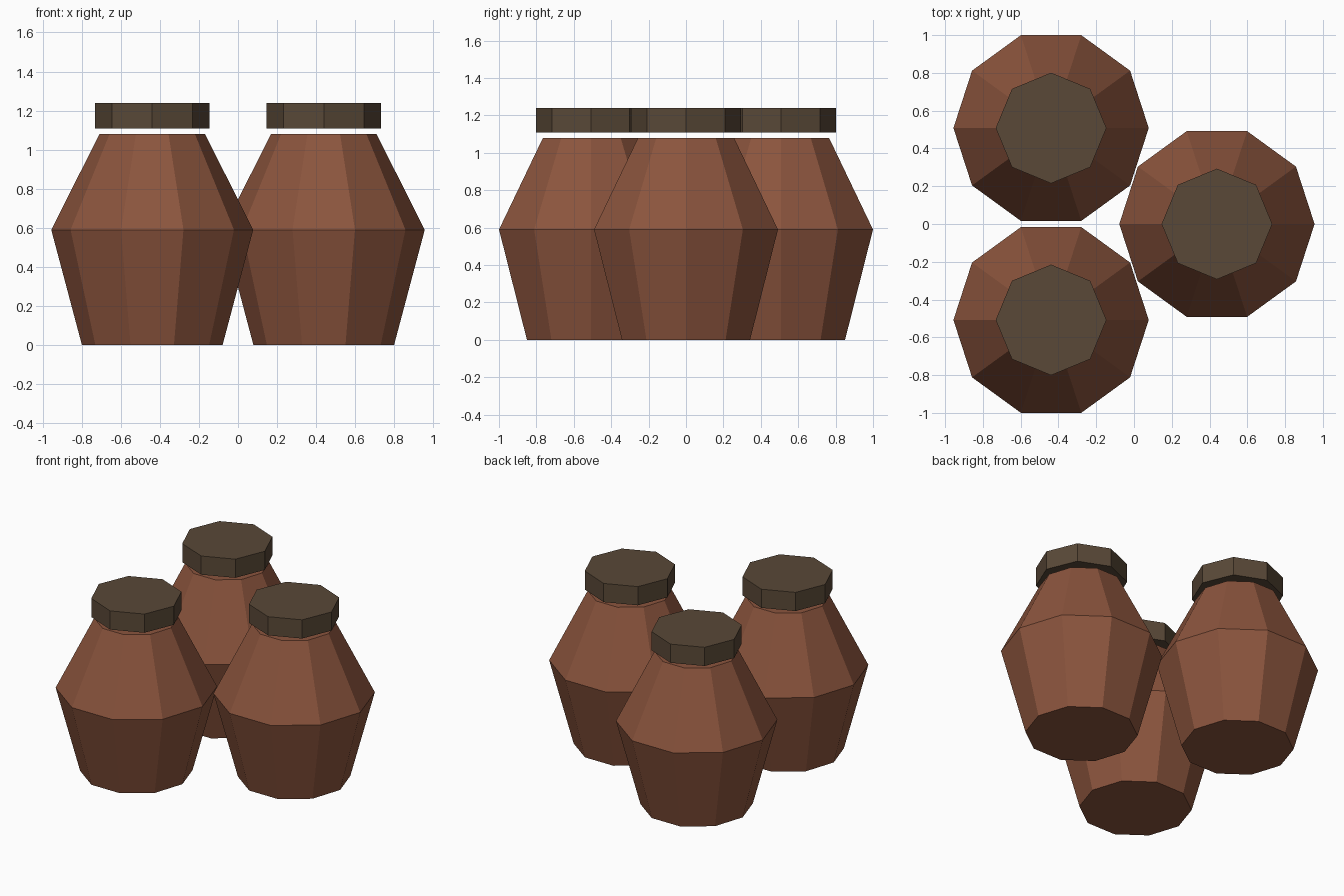
import bpy
import math

if "Cube" in bpy.data.objects:
    bpy.data.objects.remove(bpy.data.objects["Cube"])

def material(name, color):
    m = bpy.data.materials.new(name)
    m.diffuse_color = (*color, 1.0)
    m.use_nodes = True
    m.node_tree.nodes["Principled BSDF"].inputs["Base Color"].default_value = m.diffuse_color
    return m

clay = material("clay", (0.26, 0.09, 0.047))
dark_wood = material("dark_wood", (0.10, 0.065, 0.038))

def lathe(name, profile, sides, location, mat):
    """Closed flat-sided solid from (radius, height) rings, first corner on +x."""
    verts = [(r * math.cos(math.tau * i / sides), r * math.sin(math.tau * i / sides), z)
             for r, z in profile for i in range(sides)]
    faces = [(k * sides + i, k * sides + (i + 1) % sides,
              (k + 1) * sides + (i + 1) % sides, (k + 1) * sides + i)
             for k in range(len(profile) - 1) for i in range(sides)]
    faces.append(tuple(reversed(range(sides))))
    faces.append(tuple(range((len(profile) - 1) * sides, len(profile) * sides)))
    mesh = bpy.data.meshes.new(name)
    mesh.from_pydata(verts, [], faces)
    mesh.materials.append(mat)
    obj = bpy.data.objects.new(name, mesh)
    obj.location = location
    bpy.context.collection.objects.link(obj)
    return obj

BODY = [(0.36, 0.0), (0.517, 0.59), (0.27, 1.08)]
LID = [(0.293, 1.108), (0.293, 1.24)]

# Three jars, each with a lid floating just above its mouth
for label, x, y in (("front", -0.439, -0.508), ("back", -0.439, 0.508), ("right", 0.439, 0.0)):
    lathe(f"{label}_jar_body", BODY, 10, (x, y, 0), clay)
    lathe(f"{label}_jar_lid", LID, 8, (x, y, 0), dark_wood)
